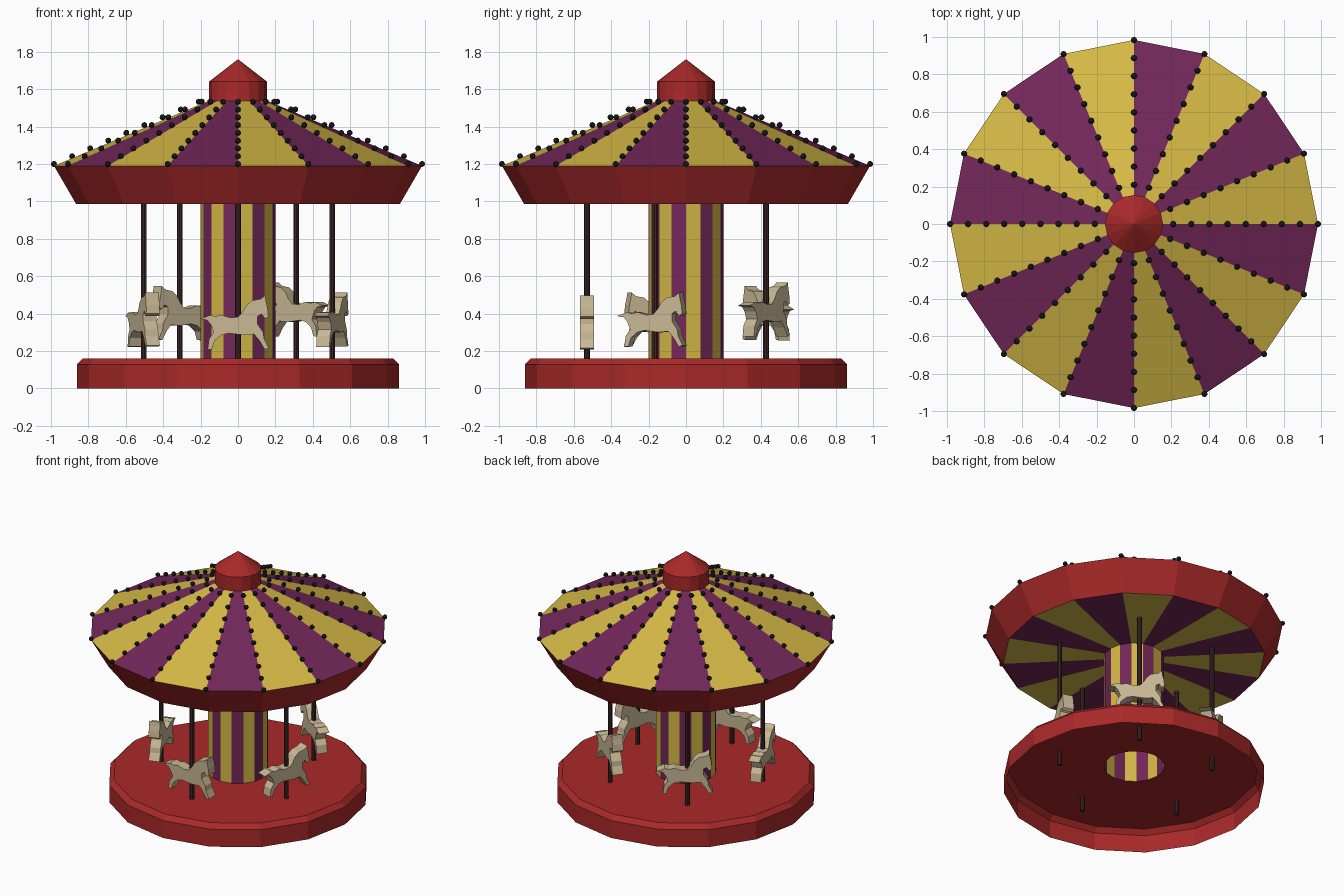
import bpy, bmesh, math
from mathutils import Matrix, Vector

if "Cube" in bpy.data.objects:
    bpy.data.objects.remove(bpy.data.objects["Cube"])

SIDES = 16


def material(name, rgb):
    m = bpy.data.materials.new(name)
    m.diffuse_color = (*rgb, 1)
    m.use_nodes = True
    m.node_tree.nodes["Principled BSDF"].inputs["Base Color"].default_value = m.diffuse_color
    return m


red = material("red", (0.40, 0.022, 0.022))
gold = material("gold", (0.66, 0.48, 0.06))
purple = material("purple", (0.17, 0.02, 0.10))
cream = material("cream", (0.58, 0.48, 0.30))
brown = material("brown", (0.045, 0.02, 0.018))
black = material("black", (0.01, 0.01, 0.01))


def finish(name, bm, mats):
    bmesh.ops.recalc_face_normals(bm, faces=bm.faces)
    me = bpy.data.meshes.new(name)
    bm.to_mesh(me)
    bm.free()
    for m in mats:
        me.materials.append(m)
    ob = bpy.data.objects.new(name, me)
    bpy.context.collection.objects.link(ob)
    return ob


def lathe(name, profile, mats):
    """Revolve (radius, z) points; materials alternate from sector to sector."""
    bm = bmesh.new()
    rings = []
    for r, z in profile:
        if r == 0:
            rings.append([bm.verts.new((0, 0, z))] * SIDES)
        else:
            rings.append([bm.verts.new((r * math.cos(a), r * math.sin(a), z))
                          for a in (math.tau * i / SIDES for i in range(SIDES))])
    for lo, hi in zip(rings, rings[1:]):
        for i in range(SIDES):
            j = (i + 1) % SIDES
            quad = list(dict.fromkeys((lo[i], lo[j], hi[j], hi[i])))
            bm.faces.new(quad).material_index = i % len(mats)
    return finish(name, bm, mats)


# Platform (open underneath), striped column, canopy and cap
stripes = [gold, purple]
lathe("platform", [(0.2, 0.16), (0.83, 0.16), (0.862, 0.127), (0.862, 0)], [red])
lathe("column", [(0.2, 0.16), (0.2, 0.985)], stripes)
lathe("canopy_ceiling", [(0.2, 0.985), (0.865, 0.985)], stripes)
lathe("canopy_fascia", [(0.865, 0.985), (0.984, 1.19)], [red])
lathe("canopy_roof", [(0.984, 1.19), (0.15, 1.54)], stripes)
lathe("roof_cap", [(0.155, 1.535), (0.155, 1.64), (0, 1.76)], [red])

# Rows of light bulbs along the roof ridges
bm = bmesh.new()
for i in range(SIDES):
    a = math.tau * i / SIDES
    for k in range(9):
        t = k / 8
        r, z = 0.984 - 0.774 * t, 1.2 + 0.333 * t
        bmesh.ops.create_icosphere(
            bm, subdivisions=2, radius=0.016,
            matrix=Matrix.Translation((r * math.cos(a), r * math.sin(a), z)))
finish("roof_bulbs", bm, [black])

# Horse silhouette (forward, up), extruded to a flat board
HORSE = [
    (-0.205, 0.372), (-0.175, 0.382), (-0.15, 0.392), (-0.12, 0.385), (-0.09, 0.393),
    (-0.04, 0.378), (0.0, 0.382), (0.025, 0.41), (0.045, 0.445), (0.075, 0.47),
    (0.12, 0.478), (0.145, 0.497), (0.15, 0.465), (0.158, 0.43), (0.163, 0.385),
    (0.145, 0.372), (0.125, 0.398), (0.105, 0.385), (0.105, 0.345), (0.135, 0.3),
    (0.14, 0.265), (0.165, 0.215), (0.143, 0.208), (0.115, 0.255), (0.085, 0.29),
    (0.03, 0.285), (-0.05, 0.295), (-0.09, 0.285), (-0.125, 0.255), (-0.14, 0.21),
    (-0.163, 0.207), (-0.155, 0.265), (-0.13, 0.3), (-0.145, 0.34), (-0.165, 0.365),
]
WIDTH = 0.075


def horse(name, turn, lift):
    bm = bmesh.new()
    face = bm.faces.new([bm.verts.new((x, -0.53 - WIDTH / 2, z + lift)) for x, z in HORSE])
    out = bmesh.ops.extrude_face_region(bm, geom=[face])
    verts = [v for v in out["geom"] if isinstance(v, bmesh.types.BMVert)]
    bmesh.ops.translate(bm, verts=verts, vec=Vector((0, WIDTH, 0)))
    bm.transform(Matrix.Rotation(turn, 4, 'Z'))
    finish(name, bm, [cream])


def pole(name, turn):
    bm = bmesh.new()
    bmesh.ops.create_cone(bm, cap_ends=True, segments=8, radius1=0.016, radius2=0.016,
                          depth=0.935, matrix=Matrix.Translation((0, -0.53, 0.5225)))
    bm.transform(Matrix.Rotation(turn, 4, 'Z'))
    finish(name, bm, [brown])


# Five horses on poles, each at its own height
for k, lift in enumerate((0.0, 0.015, 0.07, 0.05, 0.015)):
    turn = math.tau * k / 5
    horse(f"horse_{k + 1}", turn, lift)
    pole(f"pole_{k + 1}", turn)
